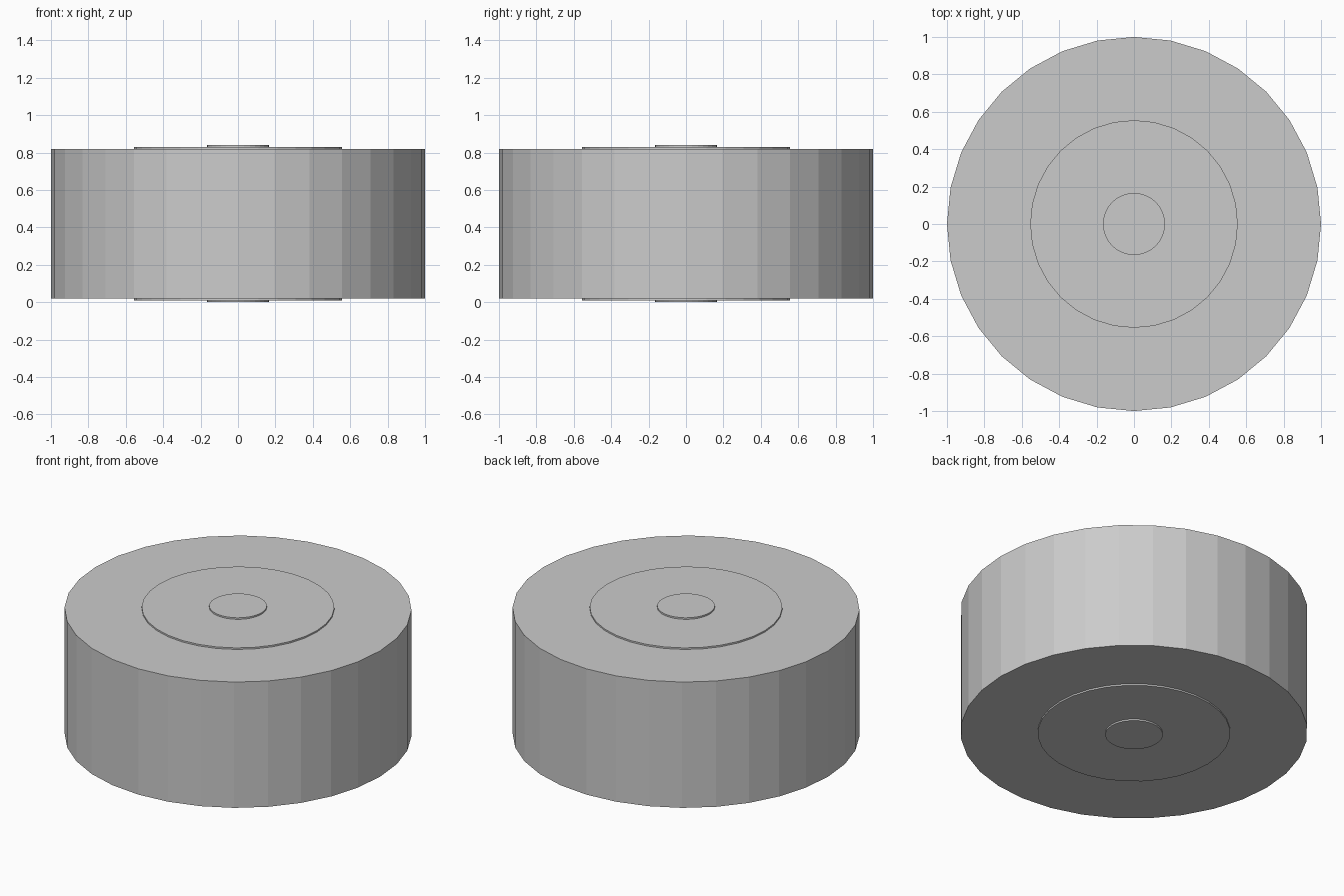
import bpy

if "Cube" in bpy.data.objects:
    bpy.data.objects.remove(bpy.data.objects["Cube"])

MID_Z = 0.42
SIDES = 32


def disc(name, radius, height):
    """Flat-shaded cylinder centred on the wheel's mid-plane."""
    bpy.ops.mesh.primitive_cylinder_add(
        vertices=SIDES, radius=radius, depth=height, location=(0, 0, MID_Z))
    obj = bpy.context.object
    obj.name = name
    obj.data.name = name
    return obj


# Wide outer body
disc("wheel_body", 1.0, 0.80)
# Slightly proud rim disc, showing on both faces
disc("rim_disc", 0.555, 0.82)
# Central hub cap, showing on both faces
disc("hub_cap", 0.166, 0.84)
